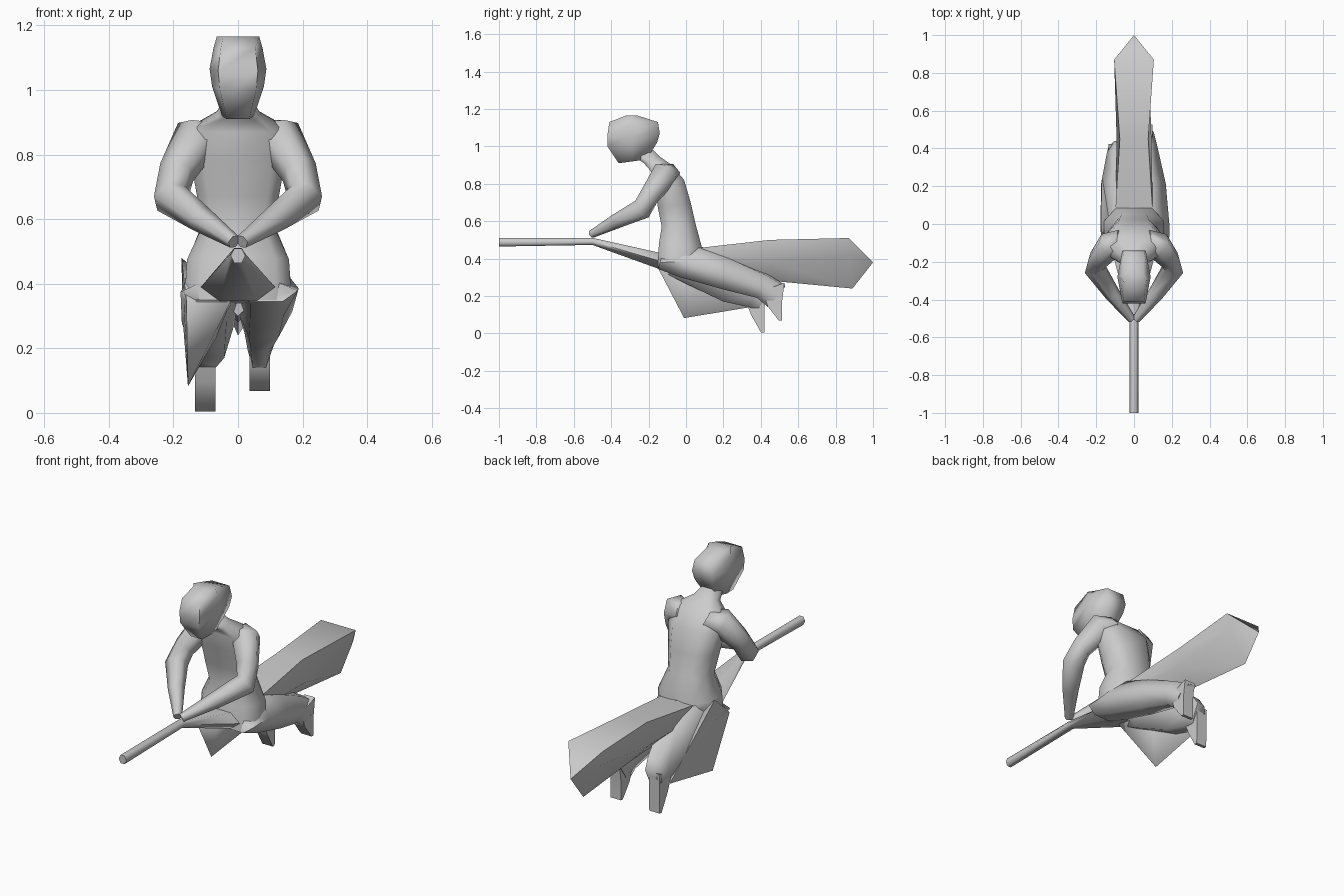
import bpy, bmesh, math
from mathutils import Vector

cube = bpy.data.objects.get("Cube")
if cube:
    bpy.data.objects.remove(cube, do_unlink=True)

grey = bpy.data.materials.new("plain grey")
grey.use_nodes = True
grey.diffuse_color = (0.6, 0.6, 0.6, 1)
grey.node_tree.nodes["Principled BSDF"].inputs["Base Color"].default_value = (0.6, 0.6, 0.6, 1)


def finish(name, bm):
    bmesh.ops.remove_doubles(bm, verts=bm.verts, dist=0.0005)
    bmesh.ops.recalc_face_normals(bm, faces=bm.faces)
    mesh = bpy.data.meshes.new(name)
    bm.to_mesh(mesh)
    bm.free()
    mesh.materials.append(grey)
    obj = bpy.data.objects.new(name, mesh)
    bpy.context.collection.objects.link(obj)
    bpy.ops.object.select_all(action="DESELECT")
    obj.select_set(True)
    bpy.context.view_layer.objects.active = obj
    bpy.ops.object.shade_smooth_by_angle(angle=math.radians(78))


def loft(name, rings):
    """Skin a list of point rings and cap both ends."""
    bm = bmesh.new()
    loops = [[bm.verts.new(p) for p in ring] for ring in rings]
    n = len(loops[0])
    for a, b in zip(loops, loops[1:]):
        for i in range(n):
            j = (i + 1) % n
            bm.faces.new((a[i], a[j], b[j], b[i]))
    bm.faces.new(loops[0])
    bm.faces.new(loops[-1])
    finish(name, bm)


def oval(centre, u, v, n=6, turn=0.0):
    c, u, v = Vector(centre), Vector(u), Vector(v)
    angles = [turn + math.tau * i / n for i in range(n)]
    return [c + u * math.cos(a) + v * math.sin(a) for a in angles]


def limb(name, path, radii):
    """Bent limb whose rings share the normal of the bend."""
    pts = [Vector(p) for p in path]
    bend = (pts[2] - pts[0]).cross(pts[-1] - pts[2]).normalized()
    rings = []
    for i, p in enumerate(pts):
        d = (pts[min(i + 1, len(pts) - 1)] - pts[max(i - 1, 0)]).normalized()
        rings.append(oval(p, bend * radii[i], d.cross(bend).normalized() * radii[i]))
    loft(name, rings)


def robe_section(y, inner, outer, bottom, top, lean):
    """Section across y, high on the inner side and sloping to the outer edge."""
    mid, zm = inner + (outer - inner) * 0.6, bottom + (top - bottom) * 0.45
    low = inner + (outer - inner) * 0.75
    return [(inner, y + lean / 2, zm), (inner, y + lean, top), (mid, y + lean, top - 0.01),
            (outer, y + lean / 2, zm), (low, y, bottom), (inner + (outer - inner) * 0.2, y, bottom)]


# Torso: (front y, front z, back y, back z, half width), flat in front
torso = [(-0.15, 0.35, 0.08, 0.40, 0.165), (-0.145, 0.48, 0.085, 0.46, 0.158),
         (-0.13, 0.57, 0.05, 0.59, 0.112), (-0.15, 0.67, 0.025, 0.70, 0.128),
         (-0.165, 0.78, -0.01, 0.82, 0.148), (-0.19, 0.87, -0.075, 0.90, 0.142),
         (-0.225, 0.91, -0.14, 0.945, 0.065), (-0.28, 0.95, -0.175, 0.98, 0.045)]
rings = []
for f, zf, b, zb, w in torso:
    front, back = Vector((0, f, zf)), Vector((0, b, zb))
    ring = []
    for t, s in ((0, -0.72), (0, 0.72), (0.25, 1), (0.7, 1),
                 (1, 0.6), (1, -0.6), (0.7, -1), (0.25, -1)):
        ring.append(front.lerp(back, t) + Vector((s * w, 0, 0)))
    rings.append(ring)
loft("torso", rings)

# Head: side outline split into front and back edges, flat on top
head = [(-0.36, 0.91, -0.21, 0.93, 0.05), (-0.42, 1.0, -0.155, 1.02, 0.08),
        (-0.42, 1.06, -0.14, 1.07, 0.088), (-0.41, 1.13, -0.15, 1.13, 0.076),
        (-0.32, 1.165, -0.26, 1.165, 0.066)]
rings = []
for f, zf, b, zb, w in head:
    m, zm, q = (f + b) / 2, (zf + zb) / 2, w * 0.7
    rings.append([(-q, f, zf), (q, f, zf), (w, m, zm), (q, b, zb), (-q, b, zb), (-w, m, zm)])
loft("head", rings)

# Arms reaching in to the handle
for side, label in ((1, "left"), (-1, "right")):
    limb(label + "_arm",
         [(0.07 * side, -0.09, 0.855), (0.13 * side, -0.115, 0.85),
          (0.19 * side, -0.19, 0.745), (0.208 * side, -0.235, 0.665),
          (0.115 * side, -0.37, 0.6), (0.012 * side, -0.505, 0.53)],
         [0.06, 0.075, 0.058, 0.058, 0.042, 0.022])

# Broom handle, swelling into the lap
loft("broom_handle", [oval((0, y, z), (w, 0, 0), (0, 0, h)) for y, z, w, h in
                      ((-1, 0.487, 0.023, 0.026), (-0.5, 0.492, 0.023, 0.022),
                       (-0.15, 0.39, 0.115, 0.05), (0.1, 0.38, 0.1, 0.05))])

# Broom brush: flat top narrowing to a keel, with a pointed end
brush = [(0.05, 0.1, 0.455, 0.1, 0.39, 0.3), (0.45, 0.075, 0.5, 0.092, 0.38, 0.28),
         (0.87, 0.105, 0.51, 0.08, 0.42, 0.24)]
loft("broom_brush", [[(-t, y, zt), (t, y, zt), (s, y, zs), (0, y + 0.02, zb), (-s, y, zs)]
                     for y, t, zt, s, zs, zb in brush] + [[(0, 1, 0.38)] * 5])

# Left leg under the robe: knee forward, shin swept back, foot hanging
loft("left_leg", [robe_section(*row) for row in (
    (-0.15, 0.0, 0.185, 0.345, 0.42, 0.02), (-0.03, 0.0, 0.188, 0.30, 0.49, 0.04),
    (0.2, 0.0, 0.168, 0.235, 0.41, 0.03), (0.38, 0.02, 0.125, 0.19, 0.32, 0.05),
    (0.44, 0.03, 0.105, 0.14, 0.26, 0.09))])
loft("left_foot", [oval((0.067, y, z), (0.045, 0, 0), (0, d, s), 4, math.pi / 4) for y, z, d, s in
                   ((0.47, 0.25, 0.08, 0.03), (0.475, 0.16, 0.055, 0.02), (0.505, 0.068, 0.012, 0))])

# Right leg, lower than the left
loft("right_leg", [robe_section(*row) for row in (
    (-0.15, 0.0, -0.17, 0.345, 0.42, 0.02), (-0.03, 0.0, -0.178, 0.28, 0.49, 0.04),
    (0.2, -0.01, -0.174, 0.17, 0.41, 0.03), (0.34, -0.05, -0.145, 0.14, 0.29, 0.06),
    (0.38, -0.06, -0.135, 0.12, 0.23, 0.06))])
loft("right_foot", [oval((-0.102, y, z), (0.045, 0, 0), (0, d, s), 4, math.pi / 4) for y, z, d, s in
                    ((0.37, 0.2, 0.075, 0.03), (0.385, 0.11, 0.05, 0.02), (0.41, 0.004, 0.012, 0))])

# Robe corner hanging in a point beside the right knee
bm = bmesh.new()
for p in ((-0.155, -0.01, 0.082), (-0.16, -0.15, 0.35), (-0.02, -0.15, 0.35), (-0.175, 0.0, 0.48),
          (-0.14, 0.34, 0.14), (-0.172, 0.22, 0.3), (-0.03, 0.1, 0.3)):
    bm.verts.new(p)
bmesh.ops.convex_hull(bm, input=bm.verts)
finish("robe_corner", bm)
